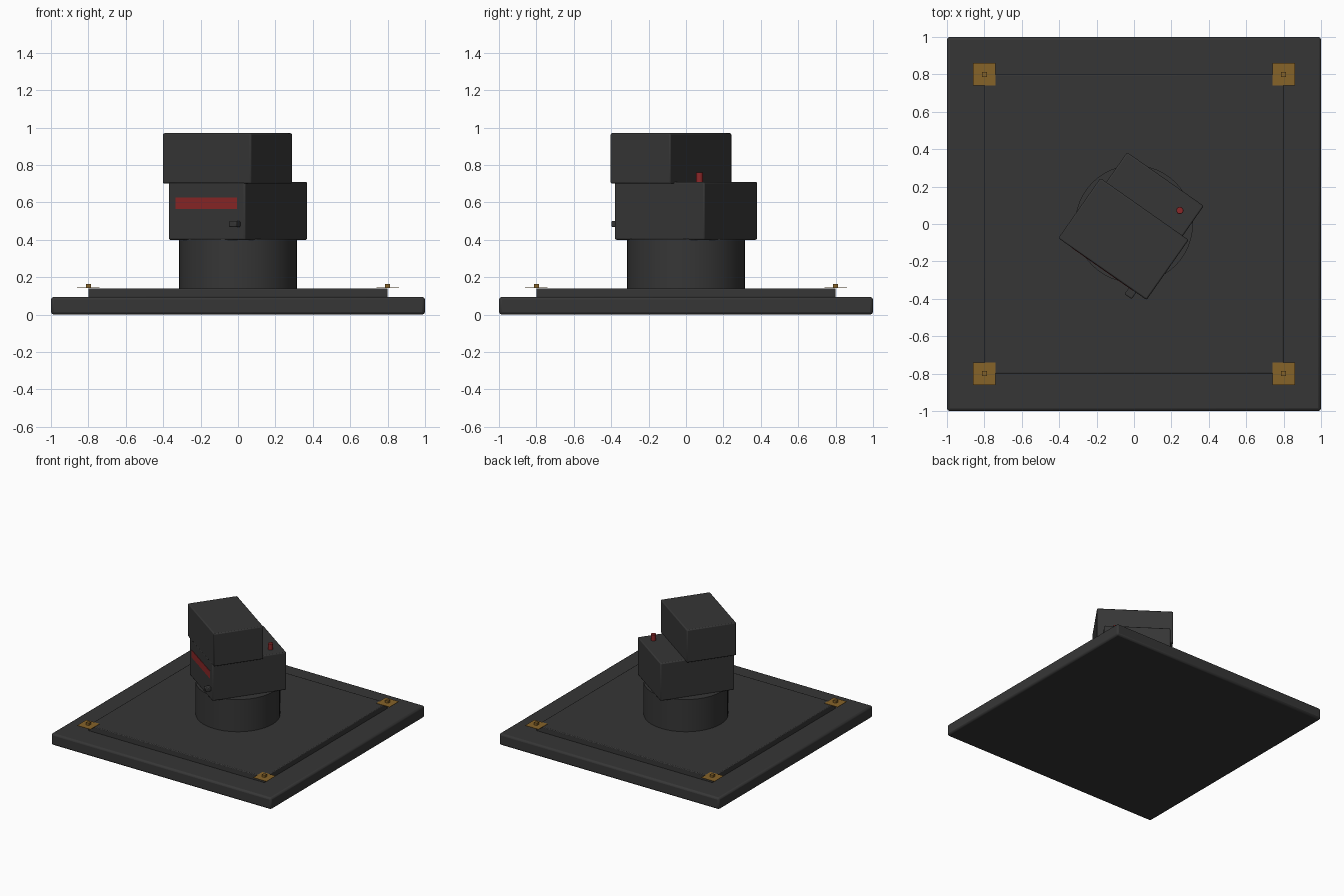
import bpy
from math import radians, pi
from mathutils import Matrix

if "Cube" in bpy.data.objects:
    bpy.data.objects.remove(bpy.data.objects["Cube"], do_unlink=True)


def make_material(name, rgb):
    mat = bpy.data.materials.new(name)
    mat.use_nodes = True
    mat.diffuse_color = (*rgb, 1)
    bsdf = mat.node_tree.nodes["Principled BSDF"]
    bsdf.inputs["Base Color"].default_value = (*rgb, 1)
    bsdf.inputs["Roughness"].default_value = 0.6
    return mat


charcoal = make_material("charcoal", (0.037, 0.037, 0.037))
red = make_material("signal red", (0.26, 0.02, 0.021))
brass = make_material("brass", (0.24, 0.125, 0.022))

# The head is turned on the base
TURN = Matrix.Rotation(radians(-35), 4, "Z")
STRAIGHT = Matrix.Identity(4)


def finish(obj, name, mat, bevel, turn):
    obj.name = name
    obj.data.materials.append(mat)
    obj.matrix_world = turn @ Matrix.Translation(obj.location)
    if bevel:
        mod = obj.modifiers.new("Bevel", "BEVEL")
        mod.width = bevel
        mod.segments = 2
        mod.limit_method = "ANGLE"
    bpy.ops.object.shade_smooth_by_angle(angle=radians(35))
    return obj


def box(name, mat, x, y, z, bevel=0.0, turn=STRAIGHT):
    """Box from (low, high) ranges on each axis."""
    center = [(a + b) / 2 for a, b in (x, y, z)]
    size = [b - a for a, b in (x, y, z)]
    bpy.ops.mesh.primitive_cube_add(size=1, location=center)
    obj = bpy.context.object
    obj.data.transform(Matrix.Diagonal((*size, 1)))
    return finish(obj, name, mat, bevel, turn)


def drum(name, mat, radius, x, y, z, sides, bevel=0.0, turn=STRAIGHT):
    bpy.ops.mesh.primitive_cylinder_add(
        vertices=sides, radius=radius, depth=z[1] - z[0],
        location=(x, y, sum(z) / 2))
    return finish(bpy.context.object, name, mat, bevel, turn)


# Base plate and raised slab
box("base_plate", charcoal, (-1, 1), (-1, 1), (0, 0.095), 0.015)
box("raised_slab", charcoal, (-0.8, 0.8), (-0.8, 0.8), (0.09, 0.14), 0.006)

# Corner brackets with a small stud each
for side, sx in (("left", 1), ("right", -1)):
    for end, sy in (("front", -1), ("back", 1)):
        cx, cy = 0.8 * sx, 0.8 * sy
        for part, half, z in (("bracket", 0.06, (0.141, 0.144)),
                              ("stud", 0.013, (0.142, 0.164))):
            box(f"{end}_{side}_{part}", brass, (cx - half, cx + half),
                (cy - half, cy + half), z)

# Pedestal
drum("pedestal", charcoal, 0.315, 0, 0, (0.13, 0.405), 48)

# Turned head: lower housing and overhanging upper housing
box("lower_housing", charcoal, (-0.25, 0.25), (-0.293, 0.293),
    (0.4, 0.71), 0.008, TURN)
box("upper_housing", charcoal, (-0.288, 0.288), (-0.294, 0.098),
    (0.7, 0.97), 0.008, TURN)

# Front details: red strip and small latch
box("front_strip", red, (-0.2, 0.2), (-0.296, -0.29), (0.565, 0.625), 0, TURN)
box("front_latch", charcoal, (0.173, 0.22), (-0.336, -0.285),
    (0.468, 0.5), 0.006, TURN)

# Red button on the rear ledge
drum("top_button", red, 0.019, 0.159, 0.2, (0.7, 0.76), 16, 0.002, TURN)
